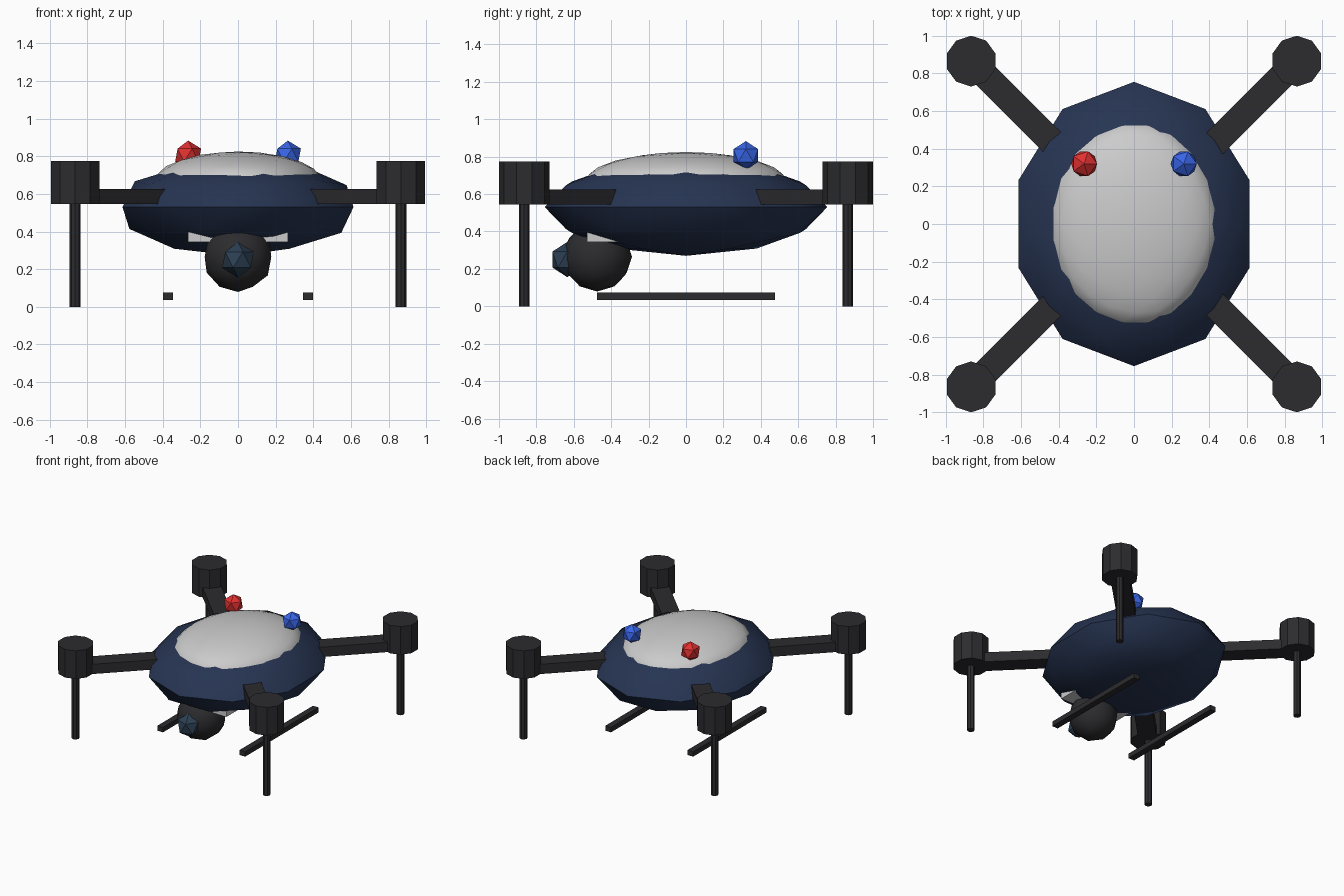
import bpy
from math import radians, sqrt

if "Cube" in bpy.data.objects:
    bpy.data.objects.remove(bpy.data.objects["Cube"])


def material(name, rgb):
    m = bpy.data.materials.new(name)
    m.diffuse_color = (*rgb, 1)
    m.use_nodes = True
    m.node_tree.nodes["Principled BSDF"].inputs["Base Color"].default_value = m.diffuse_color
    return m


NAVY = material("navy", (0.02, 0.035, 0.085))
BLACK = material("black", (0.025, 0.025, 0.028))
GLASS = material("glass", (0.025, 0.05, 0.085))
RED = material("red", (0.75, 0.03, 0.03))
BLUE = material("blue", (0.04, 0.13, 0.8))


def finish(name, mat, smooth=False):
    ob = bpy.context.object
    ob.name = name
    if mat:
        ob.data.materials.append(mat)
    if smooth:
        bpy.ops.object.shade_smooth_by_angle(angle=radians(40))
    return ob


def ball(name, loc, radii, detail, mat=None, smooth=False):
    bpy.ops.mesh.primitive_ico_sphere_add(subdivisions=detail, radius=1, location=loc)
    bpy.context.object.scale = radii
    bpy.ops.object.transform_apply(location=False, rotation=False, scale=True)
    return finish(name, mat, smooth)


def box(name, loc, size, mat=None, turn=0):
    bpy.ops.mesh.primitive_cube_add(size=1, location=loc, rotation=(0, 0, turn))
    bpy.context.object.scale = size
    return finish(name, mat)


def tube(name, x, y, z0, z1, r, sides, mat):
    bpy.ops.mesh.primitive_cylinder_add(vertices=sides, radius=r, depth=z1 - z0,
                                        location=(x, y, (z0 + z1) / 2))
    return finish(name, mat)


# Hull and pale top cover
ball("hull", (0, 0, 0.53), (0.645, 0.755, 0.26), 2, NAVY, True)
ball("top_cover", (0, 0, 0.66), (0.45, 0.545, 0.165), 3, None, True)

# Four arms, each with a motor and a leg
INNER, OUTER = 0.37, 0.865
for sx, side in ((-1, "left"), (1, "right")):
    for sy, end in ((-1, "front"), (1, "back")):
        mid = (INNER + OUTER) / 2
        box(f"{end}_{side}_arm", (sx * mid, sy * mid, 0.585),
            ((OUTER - INNER) * sqrt(2), 0.14, 0.08), BLACK, radians(45 * sx * sy))
        x, y = sx * OUTER, sy * OUTER
        tube(f"{end}_{side}_motor", x, y, 0.545, 0.775, 0.135, 10, BLACK)
        tube(f"{end}_{side}_leg", x, y, 0, 0.55, 0.029, 8, BLACK)
    # Landing skid
    box(f"{side}_skid", (sx * 0.372, 0, 0.055), (0.052, 0.95, 0.04), BLACK)
    # Warning light
    ball(f"{side}_light", (sx * 0.265, 0.32, 0.806), (0.077,) * 3, 1,
         RED if sx < 0 else BLUE)

# Camera pod with bracket and lens
box("camera_bracket", (0, -0.42, 0.385), (0.53, 0.22, 0.08))
ball("camera_pod", (0, -0.475, 0.265), (0.186,) * 3, 2, BLACK, True)
ball("camera_lens", (0, -0.635, 0.25), (0.094,) * 3, 1, GLASS)
